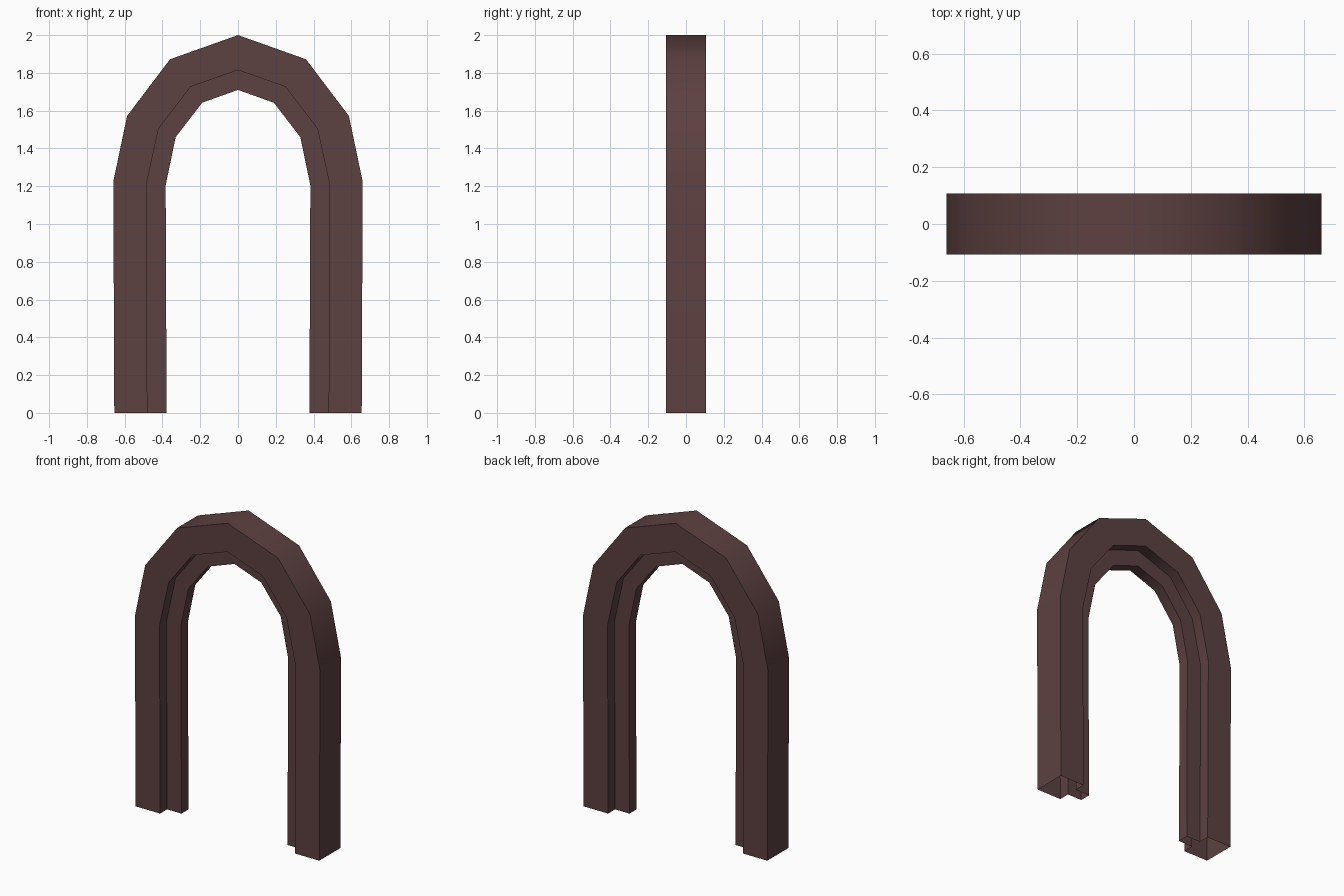
import bpy, bmesh, math

if "Cube" in bpy.data.objects:
    bpy.data.objects.remove(bpy.data.objects["Cube"])

# Half outlines (x, z) from foot to apex
OUTER = [(0.655, 0), (0.66, 1.225), (0.587, 1.572), (0.36, 1.872), (0, 2.0)]
MIDDLE = [(0.48, 0), (0.485, 1.21), (0.42, 1.505), (0.25, 1.727), (0, 1.815)]
INNER = [(0.378, 0), (0.383, 1.205), (0.33, 1.46), (0.19, 1.642), (0, 1.71)]
DEPTH, LIP = 0.107, 0.036


def full(half):
    return half + [(-x, z) for x, z in reversed(half[:-1])]


# Stepped cross-section: deep outer band with a thin centred inner lip
section = [(OUTER, -DEPTH), (MIDDLE, -DEPTH), (MIDDLE, -LIP), (INNER, -LIP),
           (INNER, LIP), (MIDDLE, LIP), (MIDDLE, DEPTH), (OUTER, DEPTH)]

# Sweep the section along the arch, leaving the feet open
bm = bmesh.new()
rails = [[bm.verts.new((x, y, z)) for x, z in full(half)] for half, y in section]
for i, a in enumerate(rails):
    b = rails[(i + 1) % len(rails)]
    for j in range(len(a) - 1):
        bm.faces.new((a[j], a[j + 1], b[j + 1], b[j]))
bmesh.ops.recalc_face_normals(bm, faces=bm.faces[:])
top = max(bm.faces, key=lambda f: f.calc_center_median().z)
if top.normal.z < 0:
    bmesh.ops.reverse_faces(bm, faces=bm.faces[:])
mesh = bpy.data.meshes.new("door_frame")
bm.to_mesh(mesh)
bm.free()

frame = bpy.data.objects.new("door_frame", mesh)
bpy.context.collection.objects.link(frame)
wood = bpy.data.materials.new("dark_wood")
wood.diffuse_color = (0.11, 0.052, 0.052, 1)
wood.use_nodes = True
wood.node_tree.nodes["Principled BSDF"].inputs["Base Color"].default_value = wood.diffuse_color
mesh.materials.append(wood)

# Smooth around the arch, sharp at the profile corners
bpy.context.view_layer.objects.active = frame
frame.select_set(True)
bpy.ops.object.shade_smooth_by_angle(angle=math.radians(45))
